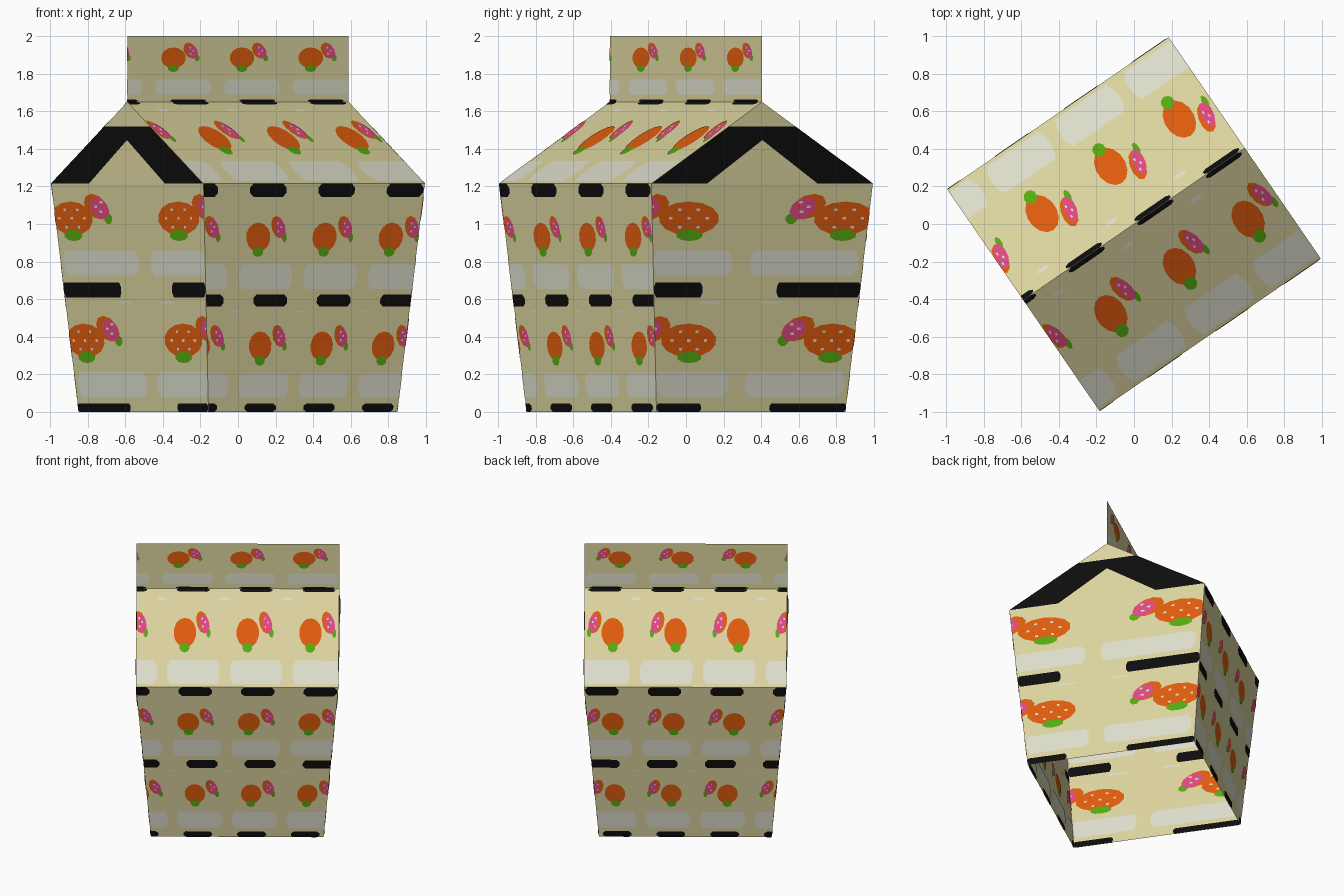
import bpy, bmesh, math
from mathutils import Vector, Matrix

if "Cube" in bpy.data.objects:
    bpy.data.objects.remove(bpy.data.objects["Cube"])

TURN = Matrix.Rotation(math.radians(34.5), 4, 'Z')
B, H = 0.61, 0.7155            # half widths at the base and at the eaves
EAVE, RIDGE, TOP = 1.215, 1.65, 2.0


def material(name, rgb):
    m = bpy.data.materials.new(name)
    m.diffuse_color = (*rgb, 1)
    m.use_nodes = True
    m.node_tree.nodes["Principled BSDF"].inputs["Base Color"].default_value = m.diffuse_color
    return m


CREAM = material("cream", (0.708, 0.651, 0.342))
BLACK = material("black", (0.004, 0.004, 0.004))
GREY = material("pale grey", (0.716, 0.723, 0.60))
ORANGE = material("orange", (0.73, 0.105, 0.004))
GREEN = material("green", (0.09, 0.40, 0.005))
PINK = material("pink", (0.745, 0.065, 0.223))

# name -> (bmesh, material); every printed part is collected into one object
parts = {n: (bmesh.new(), m) for n, m in (
    ("carton_body", CREAM), ("black_bands", BLACK), ("grey_blocks", GREY),
    ("fruit_prints", ORANGE), ("leaf_prints", GREEN),
    ("blossom_prints", PINK), ("fruit_spots", GREY))}
DEPTH = {"grey_blocks": .002, "black_bands": .0022, "fruit_prints": .0026,
         "leaf_prints": .0032, "blossom_prints": .0036, "fruit_spots": .0042}


def face(name, pts):
    bm = parts[name][0]
    return bm.faces.new([bm.verts.new(p) for p in pts])


def plate(name, pts):
    """Thin plate straddling the sheet, so the print shows on both sides."""
    n = (pts[1] - pts[0]).cross(pts[-1] - pts[0])
    if n.length < 1e-9:
        n = (pts[2] - pts[0]).cross(pts[-1] - pts[0])
    n = n.normalized() * DEPTH[name]
    face(name, [p + n for p in pts])
    face(name, [p - n for p in reversed(pts)])


class Panel:
    """Four-cornered sheet; prints are placed by f (across) and t (up)."""

    def __init__(self, bl, br, tr, tl):
        self.c = [Vector(p) for p in (bl, br, tr, tl)]
        face("carton_body", self.c)

    def at(self, f, t):
        bl, br, tr, tl = self.c
        return bl.lerp(br, f).lerp(tl.lerp(tr, f), t)

    def shape(self, name, pts):
        pts = [(min(max(f, 0), 1), min(max(t, 0), 1)) for f, t in pts]
        clean = [p for i, p in enumerate(pts) if math.dist(p, pts[i - 1]) > 1e-5]
        area = sum(a[0] * b[1] - b[0] * a[1] for a, b in zip(clean, clean[1:] + clean[:1]))
        if len(clean) > 2 and abs(area) > 2e-5:
            plate(name, [self.at(*p) for p in clean])

    def block(self, name, f0, f1, t0, t1, r=0.0):
        rf, rt = min(r, (f1 - f0) / 3), (t1 - t0) * .3 if r else 0
        self.shape(name, [(f0 + rf, t0), (f1 - rf, t0), (f1, t0 + rt), (f1, t1 - rt),
                          (f1 - rf, t1), (f0 + rf, t1), (f0, t1 - rt), (f0, t0 + rt)])

    def oval(self, name, f, t, rf, rt, n=14, lean=0.0):
        pts = []
        for i in range(n):
            a = math.tau * (i + .5) / n
            pts.append((f + rf * (math.cos(a) + lean * math.sin(a)), t + rt * math.sin(a)))
        self.shape(name, pts)

    def row(self, name, start, width, period, t0, t1, r=.015):
        for k in range(-1, 5):
            a = start + k * period
            if a < 1 and a + width > 0:
                self.block(name, a, a + width, t0, t1, r)

    def fruit(self, f, t, rf, rt, away, spots):
        """Orange fruit with a leaf below and a spotted blossom to one side."""
        s = 1 if away > 0 else -1
        if f - rf < 1 and f + rf > 0:
            self.oval("fruit_prints", f, t, rf, rt)
            self.oval("leaf_prints", f - .02 * s * rf, t - rt, rf * .45, rt * .34, 10)
            if spots:
                for i in range(7):
                    a = math.tau * i / 6
                    k = .6 if i < 6 else 0
                    self.oval("fruit_spots", f + k * rf * math.cos(a),
                              t + k * rt * math.sin(a), .011, .008, 4)
        g, u = f + away, t + .6 * rt
        if g - rf < 1 and g + rf > 0:
            self.oval("fruit_prints", g - .12 * s * rf, u + .1 * rt, rf * .54, rt * .76, 10, -.3 * s)
            self.oval("leaf_prints", g + .42 * s * rf, u - .62 * rt, rf * .2, rt * .32, 8)
            self.oval("blossom_prints", g + .06 * s * rf, u, rf * .42, rt * .66, 10, -.3 * s)
            for df, dt in ((-.15, .35), (.12, .1), (-.1, -.2)):
                self.oval("fruit_spots", g + df * rf, u + dt * rt, rf * .09, rt * .1, 4)


P = .31                         # spacing of the prints on the long sides
for s in (-1, 1):
    # long side walls
    wall = Panel((-B, s * B, 0), (B, s * B, 0), (H, s * H, EAVE), (-H, s * H, EAVE))
    for z0, z1, start in ((0, .045, .19), (.56, .625, .23), (1.145, EAVE, .21)):
        wall.row("black_bands", start, .165, P, z0 / EAVE, z1 / EAVE)
    for z0, z1 in ((.075, .205), (.655, .785)):
        wall.row("grey_blocks", .16, .255, P, z0 / EAVE, z1 / EAVE)
    wall.row("grey_blocks", .12, .05, P, .435, .445)
    for f, z in ((.25, .93), (.267, .35)):
        for k in range(-1, 3):
            wall.fruit(f + k * P, z / EAVE, .057, .078 / EAVE, .098, False)

    # roof slopes
    roof = Panel((-H, s * H, EAVE), (H, s * H, EAVE), (H, 0, RIDGE), (-H, 0, RIDGE))
    roof.row("grey_blocks", .153, .26, P, .03, .27)
    roof.row("grey_blocks", .1, .05, P, .88, .91)
    roof.row("black_bands", .2, .16, P, .965, 1)
    for k in range(-1, 3):
        roof.fruit(.24 + k * P, .55, .056, .15, .093, False)

    # gable walls
    end = Panel((s * B, -B, 0), (s * B, B, 0), (s * H, H, EAVE), (s * H, -H, EAVE))
    for z0, z1 in ((0, .045), (.61, .69)):
        for a, b in ((0, .235), (.595, 1)):
            end.block("black_bands", a, b, z0 / EAVE, z1 / EAVE, .01)
    for z0, z1 in ((.08, .215), (.725, .86)):
        for a, b in ((0, .375), (.46, .975)):
            end.block("grey_blocks", a, b, z0 / EAVE, z1 / EAVE, .02)
    for a in (.22, .52):
        end.block("grey_blocks", a, a + .1, .475, .485)
    for z in (1.03, .38):
        for f in (.168, .885):
            end.fruit(f, z / EAVE, .14, .09 / EAVE, -.185, True)

    # gable triangle with its black chevron, one half at a time
    x = s * H
    face("carton_body", [Vector(p) for p in ((x, -H, EAVE), (x, H, EAVE), (x, 0, RIDGE))])
    cut = 1.52
    edge = H * (RIDGE - cut) / (RIDGE - EAVE)
    for m in (-1, 1):
        plate("black_bands", [Vector((x, m * y, z)) for y, z in (
            (H, EAVE), (edge, cut), (0, cut), (0, 1.447), (H * .5, EAVE))])

# upright sealing fin along the ridge
fin = Panel((-H, 0, RIDGE), (H, 0, RIDGE), (H, 0, TOP), (-H, 0, TOP))
fin.row("black_bands", .195, .16, P, 0, .04)
fin.row("grey_blocks", .126, .25, P, .11, .345)
for k in range(-1, 3):
    fin.fruit(.207 + k * P, .67, .056, .16, .083, False)

for name, (bm, mat) in parts.items():
    bmesh.ops.remove_doubles(bm, verts=bm.verts, dist=1e-5)
    bm.transform(TURN)
    if name == "carton_body":
        bmesh.ops.recalc_face_normals(bm, faces=bm.faces)
    me = bpy.data.meshes.new(name)
    bm.to_mesh(me)
    bm.free()
    me.materials.append(mat)
    bpy.context.collection.objects.link(bpy.data.objects.new(name, me))
